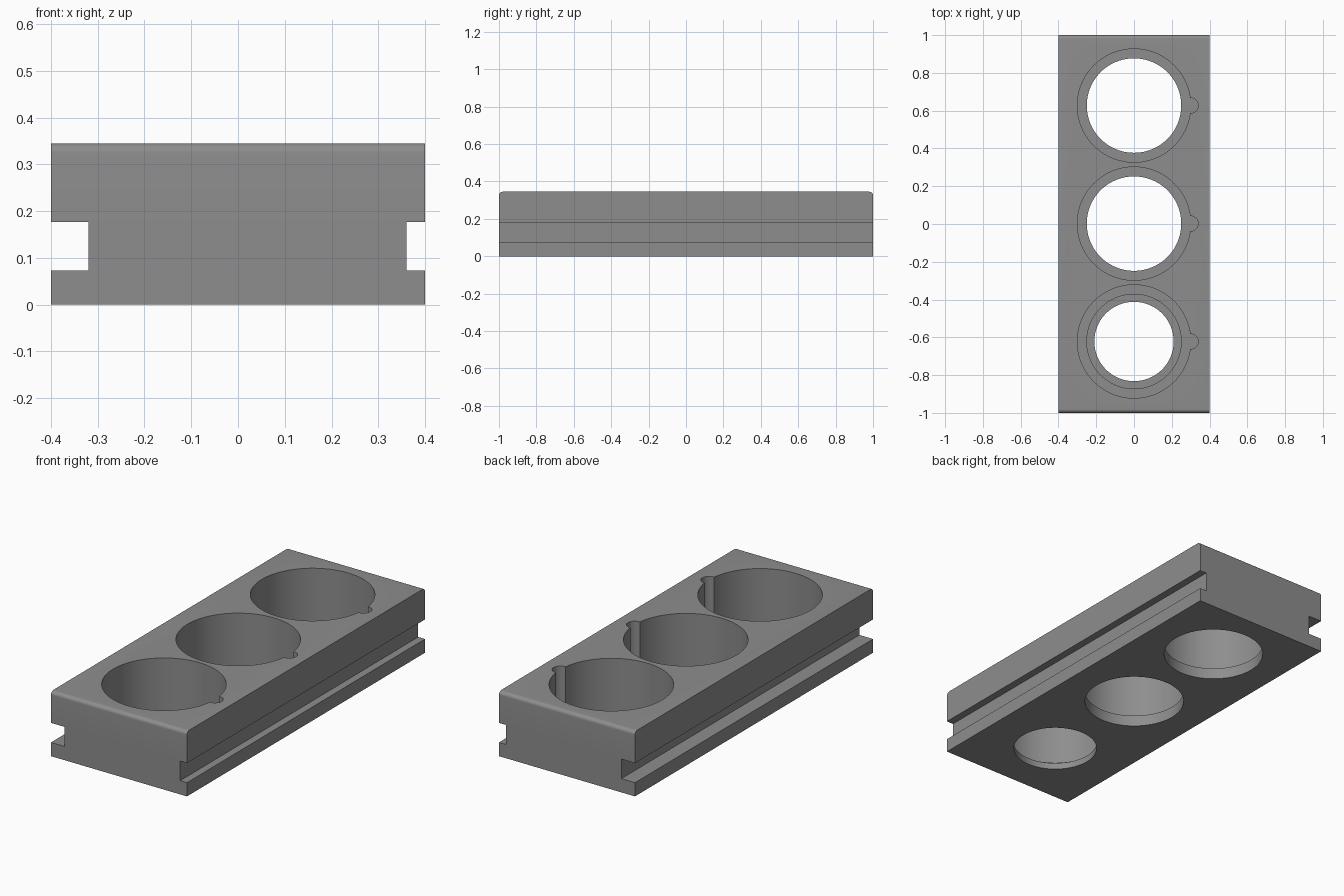
import bpy, bmesh, math

if "Cube" in bpy.data.objects:
    bpy.data.objects.remove(bpy.data.objects["Cube"])

W, L, H = 0.40, 1.0, 0.345      # half width, half length, height
R = 0.02                        # rounding of the top end edges

grey = bpy.data.materials.new("grey")
grey.diffuse_color = (0.27, 0.27, 0.27, 1)
grey.use_nodes = True
grey.node_tree.nodes["Principled BSDF"].inputs["Base Color"].default_value = grey.diffuse_color


def make_object(name, bm):
    bmesh.ops.recalc_face_normals(bm, faces=bm.faces)
    me = bpy.data.meshes.new(name)
    bm.to_mesh(me)
    bm.free()
    me.materials.append(grey)
    ob = bpy.data.objects.new(name, me)
    bpy.context.collection.objects.link(ob)
    return ob


def extruded(name, points, direction):
    bm = bmesh.new()
    face = bm.faces.new([bm.verts.new(p) for p in points])
    ret = bmesh.ops.extrude_face_region(bm, geom=[face])
    verts = [v for v in ret["geom"] if isinstance(v, bmesh.types.BMVert)]
    bmesh.ops.translate(bm, verts=verts, vec=direction)
    return make_object(name, bm)


def cylinder(name, x, y, r, z0, z1, n=96):
    pts = [(x + r * math.cos(2 * math.pi * i / n),
            y + r * math.sin(2 * math.pi * i / n), z0) for i in range(n)]
    return extruded(name, pts, (0, 0, z1 - z0))


def box(name, x0, x1, z0, z1):
    pts = [(x0, -1.1, z0), (x1, -1.1, z0), (x1, -1.1, z1), (x0, -1.1, z1)]
    return extruded(name, pts, (0, 2.2, 0))


def cut(target, cutter):
    mod = target.modifiers.new("cut", "BOOLEAN")
    mod.operation = "DIFFERENCE"
    mod.solver = "EXACT"
    mod.object = cutter
    bpy.context.view_layer.objects.active = target
    bpy.ops.object.modifier_apply(modifier=mod.name)
    bpy.data.objects.remove(cutter)


# Block: side profile with rounded top ends, extruded across the width
profile = [(-W, -L, 0), (-W, L, 0)]
for side in (1, -1):
    arc = [math.radians(90 * i / 8) for i in range(9)]
    if side < 0:
        arc.reverse()
    profile += [(-W, side * (L - R + R * math.cos(a)), H - R + R * math.sin(a)) for a in arc]
block = extruded("holder_block", profile, (2 * W, 0, 0))

# Side grooves, deeper on the left
cut(block, box("left_groove", -0.5, -0.32, 0.073, 0.177))
cut(block, box("right_groove", 0.36, 0.5, 0.073, 0.177))

# Three stepped pockets, each with a round key notch on the right
FLOOR = 0.06
for y, r in ((0.627, 0.25), (0.002, 0.25), (-0.622, 0.21)):
    cut(block, cylinder("pocket", 0, y, 0.30, FLOOR, 0.5))
    cut(block, cylinder("key_notch", 0.30, y, 0.04, FLOOR, 0.5, 32))
    cut(block, cylinder("through_hole", 0, y, r, -0.1, 0.2))
    if r < 0.25:
        cut(block, cylinder("inner_step", 0, y, 0.25, 0.035, 0.2))

# Smooth curved walls, keep edges sharp
bpy.ops.object.select_all(action="DESELECT")
block.select_set(True)
bpy.context.view_layer.objects.active = block
bpy.ops.object.shade_smooth_by_angle(angle=math.radians(30))
